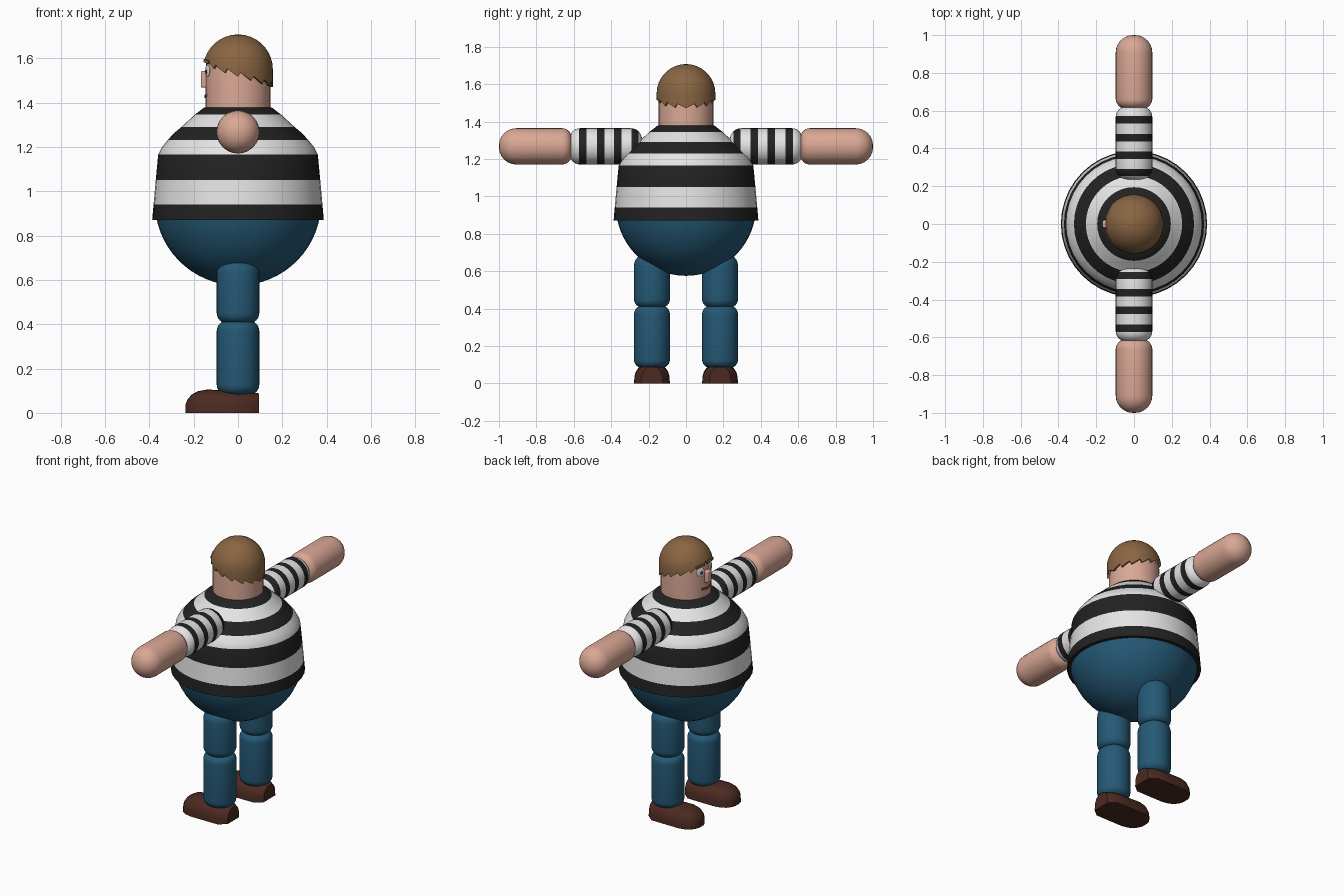
import bpy, bmesh, math
from mathutils import Matrix, Vector

if "Cube" in bpy.data.objects:
    bpy.data.objects.remove(bpy.data.objects["Cube"])


def mat(name, r, g, b):
    m = bpy.data.materials.new(name)
    m.diffuse_color = (r, g, b, 1)
    m.use_nodes = True
    m.node_tree.nodes["Principled BSDF"].inputs["Base Color"].default_value = m.diffuse_color
    return m


SKIN = mat("skin", 0.70, 0.39, 0.30)
WHITE = mat("white", 0.78, 0.78, 0.78)
BLACK = mat("black", 0.016, 0.016, 0.016)
BLUE = mat("denim blue", 0.018, 0.10, 0.18)
HAIR = mat("hair brown", 0.25, 0.13, 0.055)
SHOE = mat("shoe brown", 0.07, 0.023, 0.015)
MOUTH = mat("mouth brown", 0.20, 0.07, 0.05)


def finish(name, bm, mats, angle=40):
    bmesh.ops.recalc_face_normals(bm, faces=bm.faces)
    me = bpy.data.meshes.new(name)
    bm.to_mesh(me)
    bm.free()
    for m in mats:
        me.materials.append(m)
    ob = bpy.data.objects.new(name, me)
    bpy.context.collection.objects.link(ob)
    bpy.ops.object.select_all(action='DESELECT')
    ob.select_set(True)
    bpy.context.view_layer.objects.active = ob
    bpy.ops.object.shade_smooth_by_angle(angle=math.radians(angle))
    return ob


def skin_rings(bm, rings, rule=None):
    """Join closed rings of points into a capped tube."""
    vs = [[bm.verts.new(p) for p in r] for r in rings]
    n = len(vs[0])
    for k, (a, b) in enumerate(zip(vs, vs[1:])):
        for i in range(n):
            j = (i + 1) % n
            f = bm.faces.new((a[i], a[j], b[j], b[i]))
            f.material_index = rule(k) if rule else 0
    bm.faces.new(vs[0][::-1]).material_index = rule(0) if rule else 0
    bm.faces.new(vs[-1]).material_index = rule(len(vs) - 2) if rule else 0


def lathe(name, profile, mats, rule=None, matrix=Matrix(), segs=40):
    """Spin (radius, height) points; rule gives the colour for a height."""
    bm = bmesh.new()
    rings = [[matrix @ Vector((r * math.cos(2 * math.pi * i / segs),
                               r * math.sin(2 * math.pi * i / segs), z))
              for i in range(segs)] for r, z in profile]
    mid = (lambda k: rule((profile[k][1] + profile[k + 1][1]) / 2)) if rule else None
    skin_rings(bm, rings, mid)
    return finish(name, bm, mats)


def capsule(r, z0, z1, c0, c1, cuts=()):
    """Rounded rod profile with end roundings c0 and c1."""
    q = [math.pi / 2 * i / 6 for i in range(7)]
    lo = [(r - c0 + c0 * math.sin(a), z0 + c0 - c0 * math.cos(a)) for a in q]
    hi = [(r - c1 + c1 * math.cos(a), z1 - c1 + c1 * math.sin(a)) for a in q]
    pts = [(max(p, 0.002), z) for p, z in lo + hi]
    base = list(pts)
    for c in cuts:
        for (ra, za), (rb, zb) in zip(base, base[1:]):
            if za < c < zb:
                pts.append((ra + (rb - ra) * (c - za) / (zb - za), c))
    return sorted(pts, key=lambda p: p[1])


# Round trousers bowl
bowl = [(max(0.002, 0.375 * math.sin(t)), 0.95 - 0.375 * math.cos(t))
        for t in [math.radians(80) * i / 14 for i in range(15)]]
lathe("trousers", bowl, [BLUE])

# Striped shirt body, colour changes with height
edges = [0.94, 1.05, 1.165, 1.23, 1.29, 1.345]
lathe("shirt", [(0.355, 0.87), (0.387, 0.8701), (0.381, 0.94), (0.371, 1.05),
                (0.36, 1.165), (0.342, 1.20), (0.318, 1.23), (0.288, 1.262),
                (0.255, 1.29), (0.222, 1.32), (0.195, 1.345), (0.152, 1.378),
                (0.13, 1.38)],
      [BLACK, WHITE], lambda z: sum(z > e for e in edges) % 2)

# Arms and legs, mirrored
bands = [0.255, 0.292, 0.345, 0.385, 0.437, 0.477, 0.532, 0.573]
for s, side in ((1, "left"), (-1, "right")):
    arm = Matrix.Translation((0, 0, 1.267)) @ Matrix.Rotation(-s * math.pi / 2, 4, 'X')
    lathe(side + "_sleeve", capsule(0.097, 0.235, 0.622, 0.06, 0.055, bands),
          [WHITE, BLACK], lambda z: sum(z > b for b in bands) % 2, arm, 32)
    lathe(side + "_forearm", capsule(0.097, 0.612, 1.0, 0.05, 0.092), [SKIN],
          None, arm, 32)
    leg = Matrix.Translation((0, s * 0.182, 0))
    lathe(side + "_thigh", capsule(0.096, 0.405, 0.69, 0.045, 0.06), [BLUE], None, leg, 32)
    lathe(side + "_shin", capsule(0.096, 0.082, 0.415, 0.045, 0.045), [BLUE], None, leg, 32)

    # Shoe: arched sections lofted from heel to toe (x, half width, height)
    sections = [(0.095, 0.058, 0.088), (0.05, 0.095, 0.095), (-0.03, 0.096, 0.102),
                (-0.14, 0.096, 0.105), (-0.18, 0.088, 0.098), (-0.21, 0.07, 0.082),
                (-0.228, 0.045, 0.06), (-0.236, 0.02, 0.04)]
    bm = bmesh.new()
    rings = []
    for x, w, h in sections:
        arch = [math.pi * i / 12 for i in range(13)]
        rings.append([(x, s * 0.182 + w * math.copysign(abs(math.cos(a)) ** 0.75, math.cos(a)),
                       h * math.sin(a) ** 0.75 if 0 < i < 12 else 0)
                      for i, a in enumerate(arch)])
    skin_rings(bm, rings)
    finish(side + "_shoe", bm, [SHOE], 45)

# Head: cylinder with a dome
lathe("head", [(0.146, 1.36), (0.146, 1.55)] +
      [(0.146 * math.cos(t), 1.55 + 0.146 * math.sin(t))
       for t in [math.radians(11 * i) for i in range(1, 9)]], [SKIN])

# Hair cap with a jagged rim, low at the back and high at the face
bm = bmesh.new()
N, R = 80, 0.157


def hair_ring(k):
    out = []
    for i in range(N):
        a = 2 * math.pi * i / N
        c = math.cos(a)
        fold = min(i, N - i)
        rim = 1.528 - 0.045 * c + 0.022 * (fold % 5) / 4 - 0.012
        rim += 0.05 * max(0, -c - 0.6)
        if k < 2:
            r, z = (0.140, R)[k], rim
        else:
            top = math.radians(88) * (k - 2) / 9
            z = 1.55 + R * math.sin(top)
            z = max(z, rim + 0.002 * (k - 1))
            r = math.sqrt(max(R * R - max(0, z - 1.55) ** 2, 0.00001))
            out.append((r * c, r * math.sin(a), z))
            continue
        r = r if k == 0 else math.sqrt(R * R - max(0, z - 1.55) ** 2)
        out.append((r * c, r * math.sin(a), z))
    return out


skin_rings(bm, [hair_ring(k) for k in range(12)])
finish("hair", bm, [HAIR], 50)


def on_face(name, y, z, size, m, out=0.0, tilt=0.0, box=False):
    """Place a flattened ball or block on the front of the head."""
    ang = math.asin(y / 0.146)
    bm = bmesh.new()
    if box:
        bmesh.ops.create_cube(bm, size=2)
    else:
        bmesh.ops.create_uvsphere(bm, u_segments=20, v_segments=12, radius=1)
    M = (Matrix.Rotation(-ang, 4, 'Z') @ Matrix.Translation((-0.146 - out, 0, z))
         @ Matrix.Rotation(tilt, 4, 'X') @ Matrix.Diagonal((*size, 1)))
    bmesh.ops.transform(bm, matrix=M, verts=bm.verts)
    return finish(name, bm, [m])


# Face: eyes, brows, nose and mouth
for s, side in ((1, "left"), (-1, "right")):
    on_face(side + "_eye", s * 0.05, 1.543, (0.006, 0.027, 0.027), WHITE)
    on_face(side + "_pupil", s * 0.046, 1.54, (0.004, 0.011, 0.011), BLACK, 0.004)
    on_face(side + "_brow", s * 0.055, 1.585, (0.007, 0.03, 0.007), HAIR, 0.002, s * -0.15, True)
    on_face(side + "_mouth_half", s * 0.02, 1.43, (0.004, 0.022, 0.006), MOUTH, 0.0, s * 0.15, True)
nose = on_face("nose", 0, 1.505, (0.022, 0.02, 0.038), SKIN, 0.0, 0, True)
bev = nose.modifiers.new("soft edges", 'BEVEL')
bev.width = 0.008
bev.segments = 3
